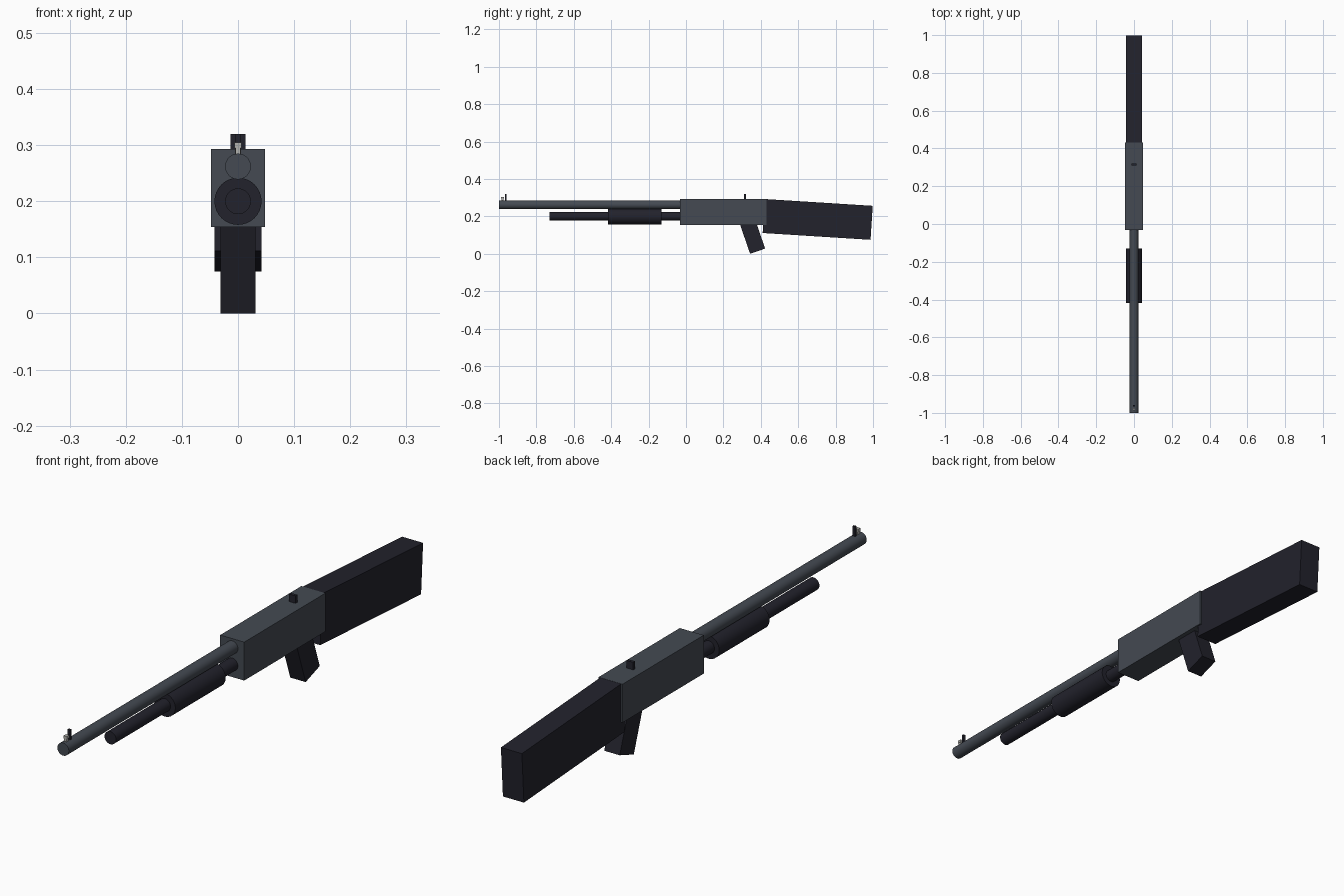
import bpy
import math

cube = bpy.data.objects.get("Cube")
if cube:
    bpy.data.objects.remove(cube, do_unlink=True)


def make_material(name, rgb):
    mat = bpy.data.materials.new(name)
    mat.use_nodes = True
    mat.diffuse_color = (*rgb, 1)
    mat.node_tree.nodes["Principled BSDF"].inputs["Base Color"].default_value = (*rgb, 1)
    return mat


steel = make_material("blued steel", (0.058, 0.068, 0.085))
black = make_material("black polymer", (0.016, 0.016, 0.025))
silver = make_material("silver bead", (0.45, 0.45, 0.43))


def box(name, center, size, mat, tilt=0):
    """Box in the given size, pitched about the x axis by tilt degrees."""
    bpy.ops.mesh.primitive_cube_add(size=1, location=center)
    obj = bpy.context.object
    obj.name = name
    obj.scale = size
    bpy.ops.object.transform_apply(location=False, rotation=False, scale=True)
    obj.rotation_euler.x = math.radians(tilt)
    obj.data.materials.append(mat)
    return obj


def tube(name, y0, y1, z, radius, mat):
    """Round bar running along y."""
    bpy.ops.mesh.primitive_cylinder_add(
        vertices=32, radius=radius, depth=y1 - y0,
        location=(0, (y0 + y1) / 2, z), rotation=(math.pi / 2, 0, 0))
    obj = bpy.context.object
    obj.name = name
    obj.data.materials.append(mat)
    bpy.ops.object.shade_smooth_by_angle(angle=math.radians(30))
    return obj


# Receiver and barrel group
box("receiver", (0, 0.199, 0.2235), (0.096, 0.464, 0.139), steel)
tube("barrel", -1.0, 0.0, 0.262, 0.023, steel)
tube("magazine_tube", -0.73, 0.0, 0.2, 0.023, black)
tube("forend", -0.418, -0.13, 0.2, 0.042, black)

# Stock and grip
box("stock", (0, 0.704, 0.184), (0.084, 0.578, 0.182), black, -3.6)
box("grip", (0, 0.352, 0.104), (0.062, 0.085, 0.19), black, 19)

# Sights
box("rear_sight", (0, 0.315, 0.305), (0.026, 0.011, 0.03), black)
box("front_sight_stem", (0, -0.981, 0.289), (0.009, 0.012, 0.014), silver)
box("front_sight_bead", (0, -0.981, 0.3), (0.013, 0.014, 0.01), silver)
box("front_sight_blade", (0, -0.963, 0.301), (0.011, 0.008, 0.038), black)
